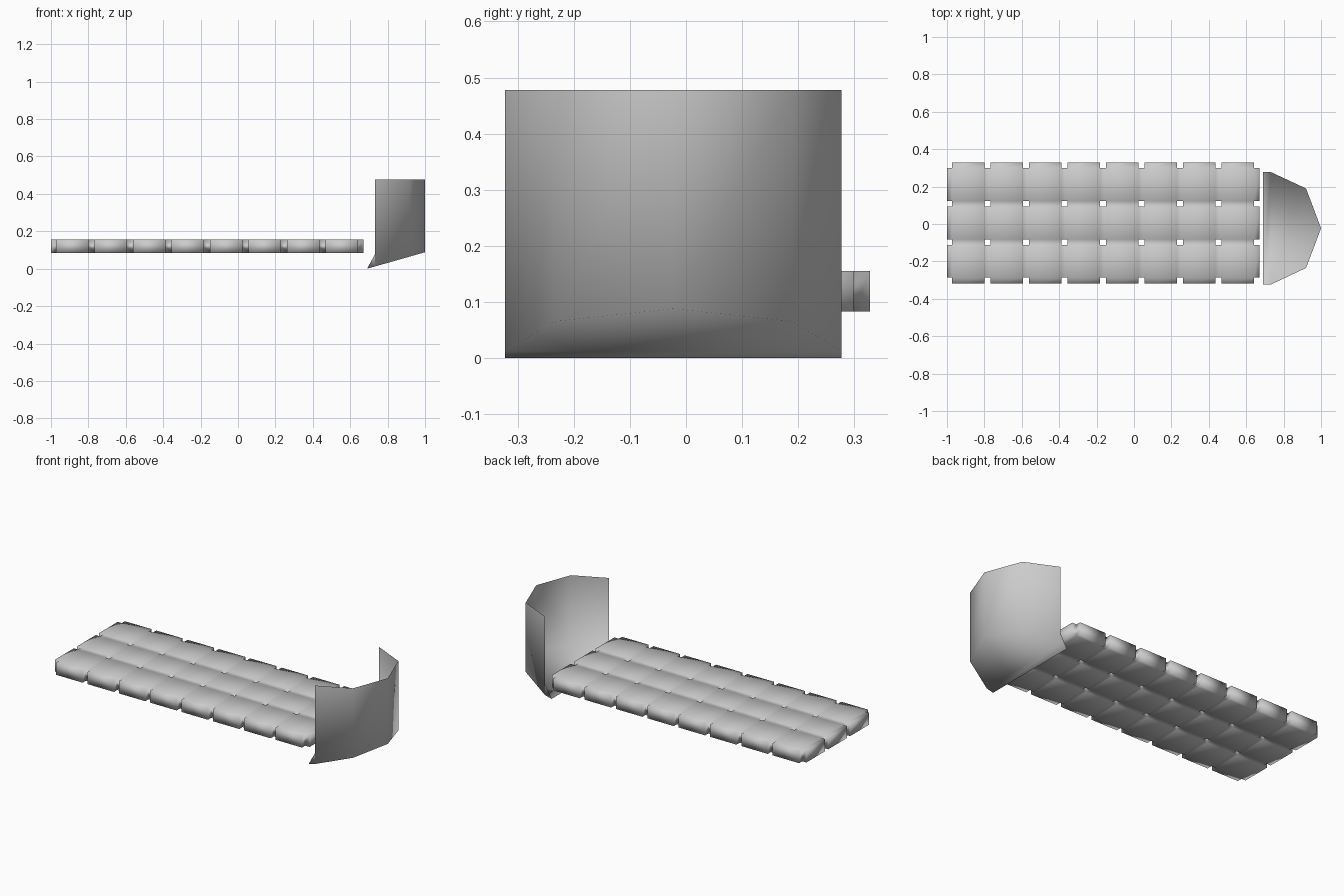
import bpy
import bmesh

if "Cube" in bpy.data.objects:
    bpy.data.objects.remove(bpy.data.objects["Cube"])

grey = bpy.data.materials.new("light grey")
grey.diffuse_color = (0.6, 0.6, 0.6, 1)
grey.use_nodes = True
grey.node_tree.nodes["Principled BSDF"].inputs["Base Color"].default_value = grey.diffuse_color


def finish(name, bm):
    """Turn a bmesh into a smooth shaded grey object."""
    mesh = bpy.data.meshes.new(name)
    bm.to_mesh(mesh)
    bm.free()
    mesh.materials.append(grey)
    for p in mesh.polygons:
        p.use_smooth = True
    obj = bpy.data.objects.new(name, mesh)
    bpy.context.collection.objects.link(obj)
    return obj


def cell_lines(first, step, count, half, low, high):
    """Grid lines on both sides of each slot, clamped to the slab outline."""
    lines = []
    for i in range(count):
        c = first + i * step
        lines += [max(c - half, low), min(c + half, high)]
    return lines


# Slab: grid of cells with small square holes at every crossing
xs = cell_lines(-0.989, 0.2059, 9, 0.016, -1.0, 0.672)
ys = cell_lines(-0.302, 0.2052, 4, 0.015, -0.317, 0.328)
bm = bmesh.new()
grid = [[bm.verts.new((x, y, 0.083)) for y in ys] for x in xs]
for i in range(len(xs) - 1):
    for j in range(len(ys) - 1):
        if i % 2 == 0 and j % 2 == 0:
            continue  # slot crossing is left open
        bm.faces.new((grid[i][j], grid[i + 1][j],
                      grid[i + 1][j + 1], grid[i][j + 1]))
bmesh.ops.delete(bm, geom=[v for v in bm.verts if not v.link_faces],
                 context='VERTS')
res = bmesh.ops.extrude_face_region(bm, geom=bm.faces[:], use_keep_orig=True)
for v in res["geom"]:
    if isinstance(v, bmesh.types.BMVert):
        v.co.z = 0.155
bmesh.ops.recalc_face_normals(bm, faces=bm.faces[:])
finish("tiled_slab", bm)

# Scoop: thin faceted wall around a sloped floor ending in a low lip
outline = [(0.733, -0.323), (0.92, -0.235), (1.0, -0.023),
           (0.92, 0.19), (0.733, 0.277)]
LIP_X = 0.69


def floor_z(x):
    return (x - LIP_X) * 0.088 / (1.0 - LIP_X)


bm = bmesh.new()
low = [bm.verts.new((x, y, floor_z(x))) for x, y in outline]
top = [bm.verts.new((x, y, 0.478)) for x, y in outline]
lip = [bm.verts.new((LIP_X, outline[k][1], 0)) for k in (0, -1)]
for i in range(len(outline) - 1):
    bm.faces.new((low[i], low[i + 1], top[i + 1], top[i]))
bm.faces.new([lip[1]] + low[::-1] + [lip[0]])
# small triangular cheeks between wall and lip
for k, tip in ((0, lip[0]), (-1, lip[1])):
    up = bm.verts.new((outline[k][0], outline[k][1], 0.078))
    bm.faces.new((tip, low[k], up) if k == 0 else (low[k], tip, up))
finish("scoop", bm)
